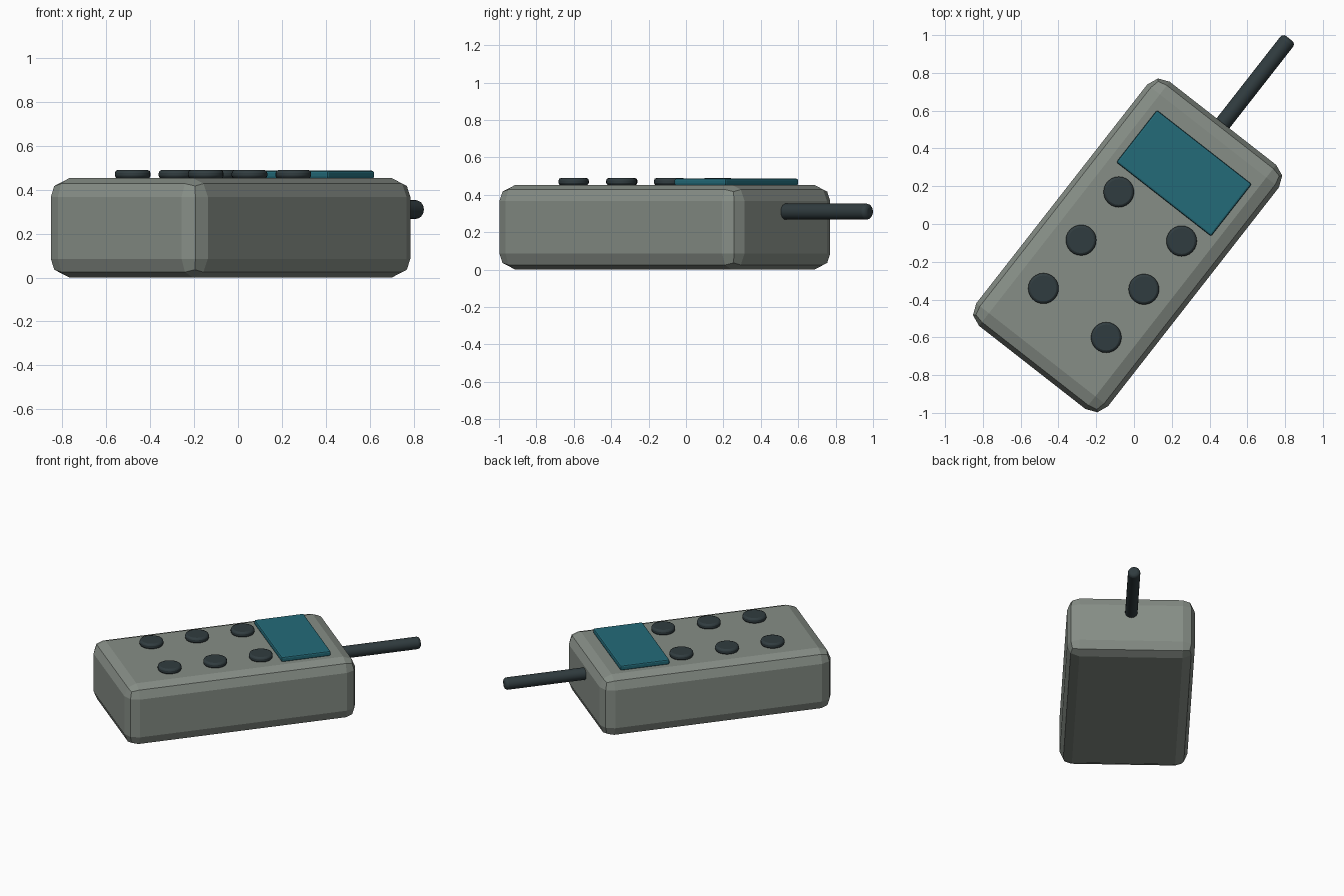
import bpy
from math import radians, sin, cos, pi

if "Cube" in bpy.data.objects:
    bpy.data.objects.remove(bpy.data.objects["Cube"])

ANGLE = radians(52)      # the device lies turned on the ground
MID = 0.043              # sideways offset of its long axis


def place(u, v):
    """u runs along the device, v across it to the right."""
    return u * cos(ANGLE) + v * sin(ANGLE), u * sin(ANGLE) - v * cos(ANGLE)


def material(name, rgb):
    m = bpy.data.materials.new(name)
    m.diffuse_color = (*rgb, 1)
    m.use_nodes = True
    m.node_tree.nodes["Principled BSDF"].inputs["Base Color"].default_value = m.diffuse_color
    return m


casing = material("casing", (0.24, 0.27, 0.24))
dark = material("dark_plastic", (0.03, 0.045, 0.05))
teal = material("screen_teal", (0.017, 0.145, 0.19))


def finish(obj, name, mat, width, segments, smooth):
    obj.name = name
    obj.data.materials.append(mat)
    bpy.ops.object.transform_apply(location=False, rotation=False, scale=True)
    bev = obj.modifiers.new("bevel", 'BEVEL')
    bev.width, bev.segments = width, segments
    bev.limit_method = 'ANGLE'
    bev.angle_limit = radians(40)
    if smooth:
        bpy.ops.object.shade_smooth_by_angle(angle=radians(40))


def box(name, mat, u, v, z0, z1, length, width, bevel, segments):
    bpy.ops.mesh.primitive_cube_add(size=1, location=(*place(u, v), (z0 + z1) / 2),
                                    rotation=(0, 0, ANGLE))
    obj = bpy.context.object
    obj.scale = (length, width, z1 - z0)
    finish(obj, name, mat, bevel, segments, False)


# chunky casing and screen slab
box("body", casing, -0.11, MID, 0, 0.453, 1.64, 0.885, 0.085, 2)
box("screen", teal, 0.375, MID, 0.45, 0.487, 0.35, 0.637, 0.01, 2)

# keypad: two columns of three round buttons
for row in range(3):
    for side in (-1, 1):
        pos = place(-0.564 + 0.324 * row, MID + 0.211 * side)
        bpy.ops.mesh.primitive_cylinder_add(vertices=24, radius=0.081, depth=0.039,
                                            location=(*pos, 0.4705))
        finish(bpy.context.object, f"button_{row}_{side}", dark, 0.013, 2, True)

# antenna out of the far end
start, end = 0.67, 1.28
bpy.ops.mesh.primitive_cylinder_add(vertices=20, radius=0.043, depth=end - start,
                                    location=(*place((start + end) / 2, MID), 0.31),
                                    rotation=(0, pi / 2, ANGLE))
finish(bpy.context.object, "antenna", dark, 0.022, 3, True)
